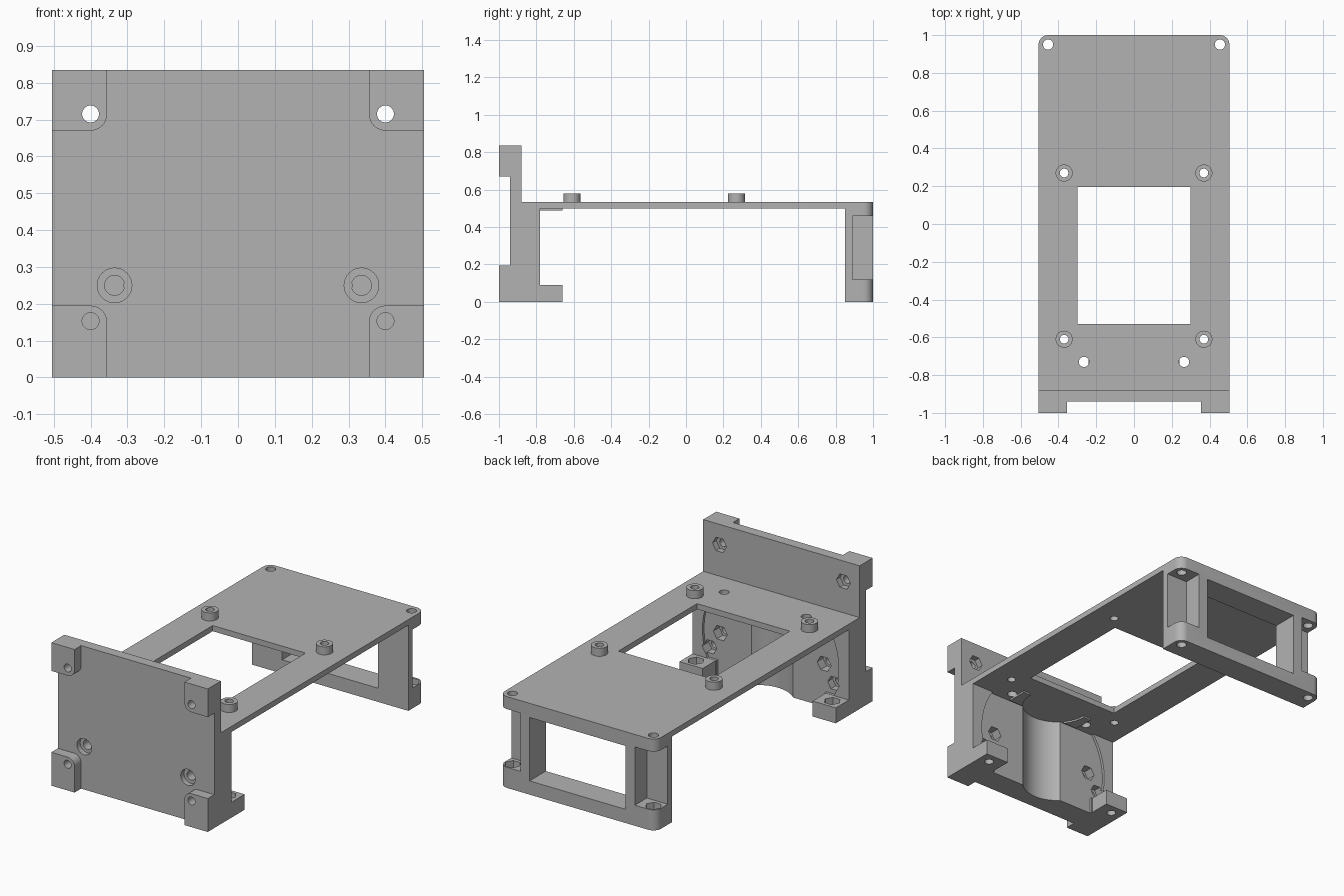
import bpy, bmesh, math
from mathutils import Vector

if bpy.data.objects.get("Cube"):
    bpy.data.objects.remove(bpy.data.objects["Cube"], do_unlink=True)

grey = bpy.data.materials.new("plain_grey")
grey.use_nodes = True
grey.diffuse_color = (0.45, 0.45, 0.45, 1)
grey.node_tree.nodes["Principled BSDF"].inputs["Base Color"].default_value = grey.diffuse_color

W = 0.505          # half width of the whole bracket
PLACE = {"x": lambda u, v, d: (d, u, v),
         "y": lambda u, v, d: (u, d, v),
         "z": lambda u, v, d: (u, v, d)}


def prism(name, outline, axis, start, end):
    """Extrude a flat outline along an axis."""
    bm = bmesh.new()
    base = bm.faces.new([bm.verts.new(PLACE[axis](u, v, start)) for u, v in outline])
    moved = bmesh.ops.extrude_face_region(bm, geom=[base])["geom"]
    shift = Vector(PLACE[axis](0, 0, end - start))
    bmesh.ops.translate(bm, vec=shift, verts=[g for g in moved if isinstance(g, bmesh.types.BMVert)])
    bmesh.ops.recalc_face_normals(bm, faces=bm.faces)
    mesh = bpy.data.meshes.new(name)
    bm.to_mesh(mesh)
    bm.free()
    mesh.materials.append(grey)
    obj = bpy.data.objects.new(name, mesh)
    bpy.context.collection.objects.link(obj)
    return obj


def rect(u0, u1, v0, v1, rounded=(), r=0.05):
    """Rectangle whose listed corners (0 to 3, anticlockwise) are rounded."""
    pts = []
    for i, (u, v) in enumerate([(u0, v0), (u1, v0), (u1, v1), (u0, v1)]):
        if i not in rounded:
            pts.append((u, v))
            continue
        cu = u + r if u == u0 else u - r
        cv = v + r if v == v0 else v - r
        for k in range(9):
            a = math.pi * (1 + i / 2 + k / 16)
            pts.append((cu + r * math.cos(a), cv + r * math.sin(a)))
    return pts


def disc(u, v, r, sides=32):
    return [(u + r * math.cos(math.tau * k / sides), v + r * math.sin(math.tau * k / sides))
            for k in range(sides)]


def box(x0, x1, y0, y1, z0, z1, name="helper"):
    return prism(name, rect(x0, x1, y0, y1), "z", z0, z1)


def hole(u, v, r, axis, start, end, sides=32):
    return prism("helper", disc(u, v, r, sides), axis, start, end)


def combine(obj, helpers, operation):
    """Apply a run of booleans and discard the helpers."""
    for h in helpers:
        h.hide_render = True
        mod = obj.modifiers.new("shape", "BOOLEAN")
        mod.operation, mod.solver, mod.object = operation, "EXACT", h
    graph = bpy.context.evaluated_depsgraph_get()
    mesh = bpy.data.meshes.new_from_object(obj.evaluated_get(graph))
    obj.modifiers.clear()
    obj.data = mesh
    for h in helpers:
        bpy.data.objects.remove(h, do_unlink=True)


SIDES = (-1, 1)


def span(s, inner, outer=W):
    return sorted((s * inner, s * outer))


# Front mounting wall: stepped side profile
wall = prism("mounting_wall",
             [(-0.94, 0), (-0.78, 0), (-0.78, 0.51), (-0.88, 0.51), (-0.88, 0.835), (-0.94, 0.835)],
             "x", -W, W)
adds, cuts = [], []
for s in SIDES:
    a, b = span(s, 0.355)
    # corner pads, rounded on the inner corner, and rear feet
    adds.append(prism("pad", rect(a, b, 0.67, 0.835, (0 if s > 0 else 1,), 0.045), "y", -1, -0.93))
    adds.append(prism("pad", rect(a, b, 0, 0.195, (3 if s > 0 else 2,), 0.045), "y", -1, -0.93))
    adds.append(box(a, b, -0.80, -0.66, 0, 0.09))
    # bolt holes with hexagonal nut pockets at the back
    cuts += [hole(s * 0.40, 0.715, 0.023, "y", -1.1, -0.7),
             hole(s * 0.40, 0.715, 0.045, "y", -0.915, -0.8, 6),
             hole(s * 0.40, 0.153, 0.023, "y", -1.1, -0.7),
             hole(s * 0.40, 0.153, 0.042, "y", -0.84, -0.7, 6),
             # countersunk screws
             hole(s * 0.335, 0.25, 0.027, "y", -1.1, -0.7),
             hole(s * 0.335, 0.25, 0.047, "y", -1.1, -0.91),
             hole(s * 0.335, 0.25, 0.045, "y", -0.85, -0.7, 6),
             # foot holes
             hole(s * 0.44, -0.72, 0.025, "z", -0.1, 0.2),
             hole(s * 0.44, -0.72, 0.045, "z", 0.05, 0.105, 6)]
# upright half-round groove and shallow round recess in the back face
cuts.append(hole(0, -0.66, 0.19, "z", -0.1, 0.5, 64))
recess = hole(0, 0.25, 0.44, "y", -0.795, -0.7, 96)
combine(recess, [box(a, b, -0.9, -0.6, -0.3, 0.091) for a, b in (span(-1, 0.35), span(1, 0.35))],
        "DIFFERENCE")
cuts.append(recess)
combine(wall, adds, "UNION")
combine(wall, cuts, "DIFFERENCE")

# Top plate with standoffs
plate = prism("top_plate", rect(-W, W, -0.90, 1, (2, 3)), "z", 0.5, 0.533)
adds = [hole(s * 0.37, y, 0.045, "z", 0.52, 0.58) for s in SIDES for y in (0.27, -0.61)]
cuts = [box(-0.3, 0.3, -0.53, 0.195, 0.4, 0.7)]
for s in SIDES:
    cuts += [hole(s * 0.37, y, 0.023, "z", 0.4, 0.7) for y in (0.27, -0.61)]
    cuts.append(hole(s * 0.265, -0.73, 0.027, "z", 0.4, 0.7))
    cuts.append(hole(s * 0.455, 0.95, 0.027, "z", 0.4, 0.7))
combine(plate, adds, "UNION")
combine(plate, cuts, "DIFFERENCE")

# Thin clamp pad under the plate, notched by the groove
clamp = box(-0.24, 0.24, -0.78, -0.66, 0.49, 0.5, "clamp_pad")
combine(clamp, [hole(0, -0.66, 0.19, "z", 0.4, 0.6, 64)], "DIFFERENCE")

# Rear frame: window, open corner notches, bolt holes and nut pockets
frame = prism("rear_frame", rect(-W, W, 0.85, 1, (2, 3)), "z", 0, 0.5)
cuts = [box(-0.31, 0.31, 0.7, 1.2, 0.08, 0.45)]
for s in SIDES:
    a, b = span(s, 0.37, 0.7)
    cuts += [box(a, b, 0.89, 1.2, 0.12, 0.46),
             hole(s * 0.455, 0.95, 0.027, "z", -0.1, 0.6),
             hole(s * 0.455, 0.95, 0.045, "z", 0.08, 0.14, 6)]
combine(frame, cuts, "DIFFERENCE")

# Smooth the round surfaces, keep edges crisp
bpy.ops.object.select_all(action="DESELECT")
for obj in (wall, plate, clamp, frame):
    obj.select_set(True)
bpy.context.view_layer.objects.active = wall
bpy.ops.object.shade_smooth_by_angle(angle=math.radians(30))
